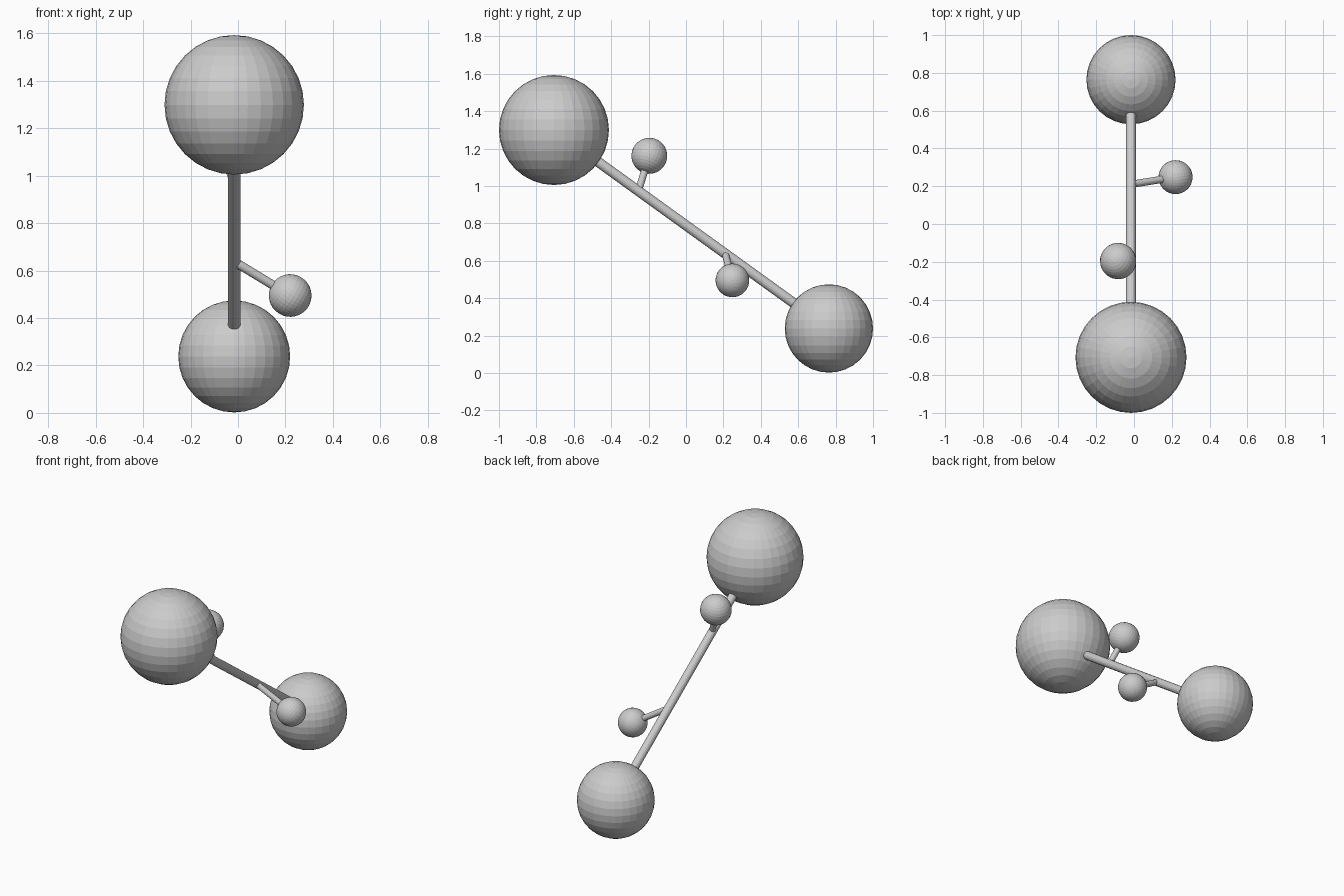
import bpy
from mathutils import Vector

if "Cube" in bpy.data.objects:
    bpy.data.objects.remove(bpy.data.objects["Cube"])


def ball(name, centre, radius, axis=None):
    bpy.ops.mesh.primitive_uv_sphere_add(segments=32, ring_count=16, radius=radius, location=centre)
    ob = bpy.context.object
    ob.name = name
    if axis is not None:
        ob.rotation_euler = axis.to_track_quat('Z', 'Y').to_euler()
    return ob


def rod(name, start, end, radius):
    d = end - start
    bpy.ops.mesh.primitive_cylinder_add(vertices=16, radius=radius, depth=d.length,
                                        location=(start + end) / 2)
    ob = bpy.context.object
    ob.name = name
    ob.rotation_euler = d.to_track_quat('Z', 'Y').to_euler()
    return ob


# Large end balls and the main rod joining them
upper = Vector((-0.016, -0.706, 1.299))
lower = Vector((-0.016, 0.764, 0.238))
ball("large_end_ball", upper, 0.294)
ball("small_end_ball", lower, 0.236)
rod("main_rod", upper, lower, 0.027)

# Side branches: position along the rod, ball centre, ball radius
branches = [
    ("upper", 0.307, Vector((-0.084, -0.196, 1.161)), 0.096),
    ("lower", 0.623, Vector((0.220, 0.248, 0.495)), 0.090),
]
for side, t, centre, radius in branches:
    base = upper.lerp(lower, t)
    rod(side + "_branch_rod", base, centre, 0.019)
    ball(side + "_branch_ball", centre, radius, centre - base)
